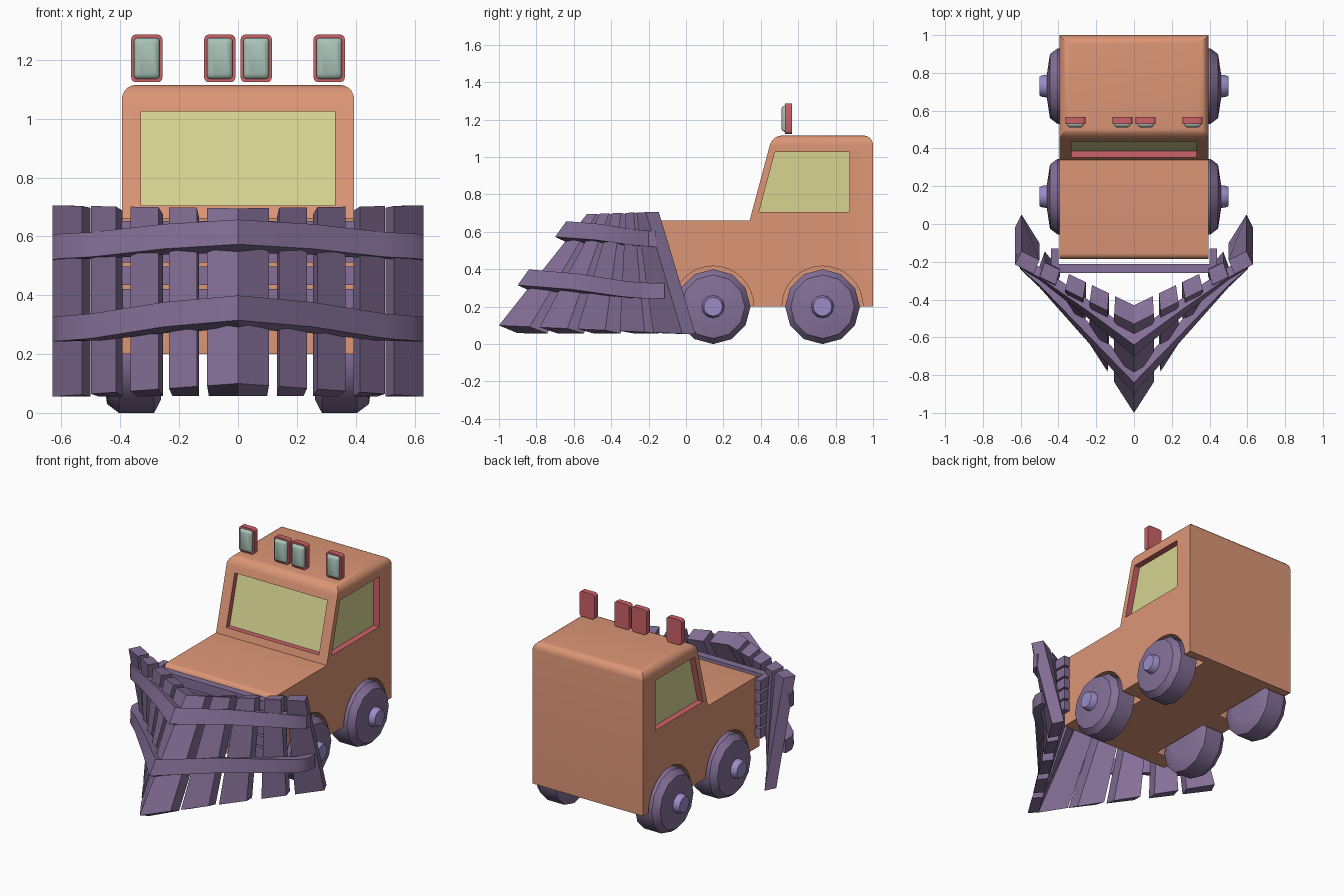
import bpy, bmesh, math
from mathutils import Vector

if "Cube" in bpy.data.objects:
    bpy.data.objects.remove(bpy.data.objects["Cube"])


def mat(name, c):
    m = bpy.data.materials.new(name)
    m.diffuse_color = (*c, 1)
    m.use_nodes = True
    m.node_tree.nodes["Principled BSDF"].inputs["Base Color"].default_value = m.diffuse_color
    return m


ORANGE = mat("orange_paint", (0.716, 0.305, 0.181))
RED = mat("red_trim", (0.597, 0.122, 0.138))
YELLOW = mat("yellow_window", (0.679, 0.658, 0.283))
PURPLE = mat("purple_plow", (0.235, 0.162, 0.314))
LILAC = mat("lilac_hub", (0.328, 0.262, 0.578))
GLASS = mat("lamp_glass", (0.402, 0.546, 0.485))


def loft(name, sections, mats, side=0, end=0, smooth=None):
    """Skin a list of equal-length point rings and cap both ends."""
    bm = bmesh.new()
    rings = [[bm.verts.new(p) for p in s] for s in sections]
    n = len(rings[0])
    for a, b in zip(rings, rings[1:]):
        for i in range(n):
            j = (i + 1) % n
            bm.faces.new((a[i], a[j], b[j], b[i])).material_index = side
    bm.faces.new(rings[0][::-1]).material_index = side
    bm.faces.new(rings[-1]).material_index = end
    bmesh.ops.recalc_face_normals(bm, faces=bm.faces)
    me = bpy.data.meshes.new(name)
    bm.to_mesh(me)
    bm.free()
    ob = bpy.data.objects.new(name, me)
    bpy.context.collection.objects.link(ob)
    for m in mats:
        me.materials.append(m)
    if smooth:
        smooth_by_angle(ob, smooth)
    return ob


def activate(ob):
    bpy.ops.object.select_all(action='DESELECT')
    ob.select_set(True)
    bpy.context.view_layer.objects.active = ob


def smooth_by_angle(ob, deg):
    activate(ob)
    bpy.ops.object.shade_smooth_by_angle(angle=math.radians(deg))


def push(points, vec):
    """Two sections: the points and the points moved by vec."""
    return [points, [tuple(Vector(p) + Vector(vec)) for p in points]]


def circle(x, y, z, r, n):
    return [(x, y + r * math.sin(2 * math.pi * i / n),
             z - r * math.cos(2 * math.pi * i / n)) for i in range(n)]


# ---- body: side profile pushed across the width, roof and hood edges rounded
W = 0.395
profile = [(-0.185, 0.2), (-0.185, 0.66), (0.34, 0.66), (0.462, 1.115), (1.0, 1.115), (1.0, 0.2)]
body_mats = [ORANGE, RED, YELLOW]
body = loft("body", push([(-W, y, z) for y, z in profile], (2 * W, 0, 0)), body_mats)
bm = bmesh.new()
bm.from_mesh(body.data)


def edges_where(test):
    return [e for e in bm.edges if all(test(v.co) for v in e.verts)]


bmesh.ops.bevel(bm, geom=edges_where(lambda c: c.z > 1.1), offset=0.05, segments=5,
                profile=0.5, affect='EDGES')
bmesh.ops.bevel(bm, geom=edges_where(lambda c: c.y < -0.18 and c.z > 0.6), offset=0.03,
                segments=4, profile=0.5, affect='EDGES')
bm.to_mesh(body.data)
bm.free()

# cutters: windows (red reveal, yellow pane at the bottom of the recess) and wheel arches
cutters = []
slant = lambda z: 0.34 + (z - 0.66) * 0.122 / 0.455
front = [(x, slant(z) - 0.1, z) for x, z in
         [(-0.33, 0.705), (0.33, 0.705), (0.33, 1.025), (-0.33, 1.025)]]
cutters.append(loft("windshield_cutter", push(front, (0, 0.135, 0)), body_mats, 1, 2))
AXLES = (0.145, 0.73)
for s in (-1, 1):
    win = [(s * 0.45, y, z) for y, z in [(0.39, 0.705), (0.875, 0.705), (0.875, 1.028), (0.476, 1.028)]]
    cutters.append(loft("side_window_cutter", push(win, (-s * 0.095, 0, 0)), body_mats, 1, 2))
    for y in AXLES:
        cutters.append(loft("arch_cutter", push(circle(s * 0.5, y, 0.2, 0.217, 32),
                                                (-s * 0.26, 0, 0)), body_mats))
for c in cutters:
    c.hide_render = True
    md = body.modifiers.new("cut", 'BOOLEAN')
    md.operation = 'DIFFERENCE'
    md.solver = 'EXACT'
    md.object = c
    activate(body)
    bpy.ops.object.modifier_apply(modifier=md.name)
    bpy.data.objects.remove(c)
smooth_by_angle(body, 30)

# ---- wheels and hubs: lathed rings along x
tire = [(0.26, 0.1), (0.262, 0.155), (0.285, 0.2), (0.405, 0.2), (0.445, 0.17), (0.46, 0.07)]
hub = [(0.44, 0.064), (0.49, 0.056), (0.5, 0.05)]
for s in (-1, 1):
    for y in AXLES:
        loft("wheel", [circle(s * x, y, 0.2, r, 12) for x, r in tire], [PURPLE], smooth=35)
        loft("wheel_hub", [circle(s * x, y, 0.2, r, 12) for x, r in hub], [LILAC], smooth=35)


# ---- roof lamps: rounded red housing with domed glass
def rounded_rect(cx, y, cz, w, h, r):
    pts = []
    for k, (sx, sz) in enumerate([(1, 1), (-1, 1), (-1, -1), (1, -1)]):
        for i in range(4):
            a = math.radians(90 * k + 30 * i)
            pts.append((cx + sx * (w / 2 - r) + r * math.cos(a), y,
                        cz + sz * (h / 2 - r) + r * math.sin(a)))
    return pts


for x in (-0.31, -0.062, 0.062, 0.31):
    loft("lamp_housing", [rounded_rect(x, y, 1.205, 0.106, 0.162, 0.016) for y in (0.53, 0.566)],
         [RED], smooth=35)
    dome = [(0.535, 0), (0.524, 0), (0.516, 0.012), (0.511, 0.03)]
    loft("lamp_glass", [rounded_rect(x, y, 1.205, 0.088 - d, 0.14 - d, 0.013) for y, d in dome],
         [GLASS], smooth=50)

# ---- grille: five U-shaped slats around the hood front
u_shape = [(-0.44, -0.13), (-0.44, -0.26), (0.44, -0.26), (0.44, -0.13),
           (0.4, -0.13), (0.4, -0.212), (-0.4, -0.212), (-0.4, -0.13)]
for i in range(5):
    z = 0.28 + 0.077 * i
    loft("grille_slat", push([(x, y, z) for x, y in u_shape], (0, 0, 0.064)), [PURPLE])


# ---- plow planks: spread wide at the bottom, gathered at the top
def plank_section(x, s):
    k = x / 0.63
    fb = Vector((x, -1 + 1.556 * x, 0.1 - 0.045 * k))
    ft = Vector((x, -0.53 + 0.5 * x, 0.695 + 0.01 * k))
    back = Vector((-0.055 * x, 0.1 - 0.03 * k, -0.042 * (1 - k)))
    return [(s * p.x, p.y, p.z) for p in (fb, ft, ft + back, fb + back)]


for s in (-1, 1):
    for x0, x1 in [(0, 0.105), (0.14, 0.235), (0.27, 0.365), (0.415, 0.5), (0.53, 0.63)]:
        loft("plow_plank", [plank_section(x0, s), plank_section(x1, s)], [PURPLE])


# ---- plow bands: rectangular section swept along a mirrored path
def band(name, path):
    half = []
    for i, (x, y, z) in enumerate(path):
        k = 1 - x / 0.63
        a, b = path[max(i - 1, 0)], path[min(i + 1, len(path) - 1)]
        n = Vector((a[1] - b[1], b[0] - a[0], 0)).normalized() * 0.05
        if i == 0:
            n = Vector((0, 0.065, 0))
        n.z = -0.03 * k
        top = Vector((x, y + 0.03 * k, z + 0.042))
        bot = Vector((x, y - 0.03 * k, z - 0.042))
        half.append([top, bot, bot + n, top + n])
    left = [[(-p.x, p.y, p.z) for p in sec] for sec in half[:0:-1]]
    loft(name, left + half, [PURPLE], smooth=30)


band("lower_plow_band", [(0, -0.87, 0.357), (0.25, -0.6, 0.335), (0.5, -0.33, 0.295),
                         (0.6, -0.24, 0.287), (0.63, -0.18, 0.285), (0.63, -0.115, 0.285)])
band("upper_plow_band", [(0, -0.67, 0.615), (0.25, -0.475, 0.6), (0.5, -0.29, 0.572),
                         (0.6, -0.235, 0.567), (0.63, -0.2, 0.563), (0.63, -0.16, 0.562)])
